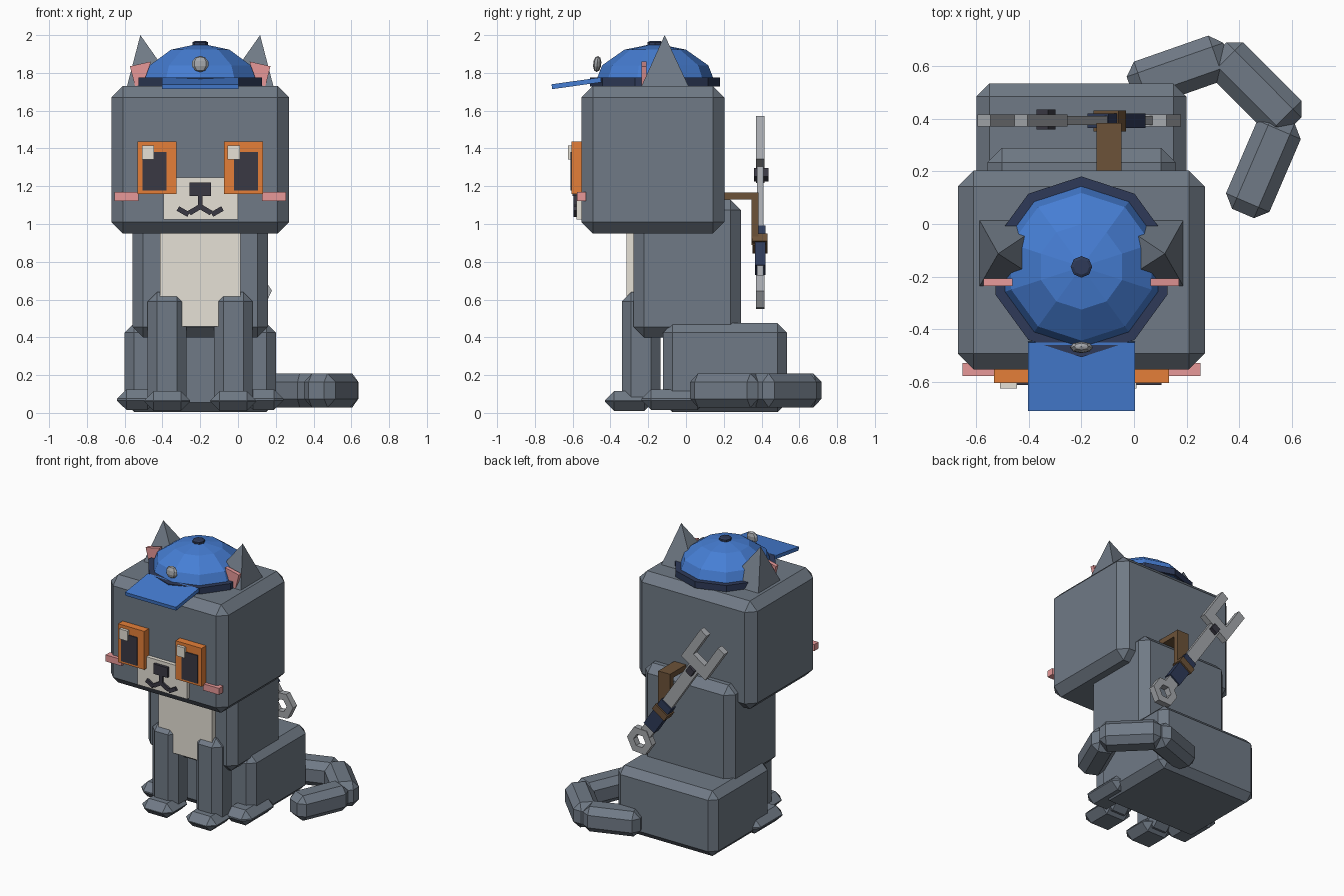
import bpy, bmesh, math
from mathutils import Matrix, Vector, Euler

if "Cube" in bpy.data.objects:
    bpy.data.objects.remove(bpy.data.objects["Cube"])

CX = -0.2  # symmetry plane of the body


def material(name, r, g, b):
    lin = [((c / 255 + 0.055) / 1.055) ** 2.4 for c in (r, g, b)]
    m = bpy.data.materials.new(name)
    m.diffuse_color = (*lin, 1)
    m.use_nodes = True
    m.node_tree.nodes["Principled BSDF"].inputs["Base Color"].default_value = m.diffuse_color
    return m


FUR = material("grey fur", 112, 122, 134)
CREAM = material("cream", 230, 225, 214)
ORANGE = material("orange", 229, 127, 56)
DARK = material("dark", 58, 57, 68)
PINK = material("pink", 236, 156, 156)
BLUE = material("cap blue", 70, 126, 212)
NAVY = material("navy", 46, 58, 88)
STEEL = material("steel", 165, 168, 172)
BROWN = material("brown leather", 108, 82, 56)


def finish(name, bm, mat):
    bmesh.ops.recalc_face_normals(bm, faces=bm.faces)
    me = bpy.data.meshes.new(name)
    bm.to_mesh(me)
    bm.free()
    me.materials.append(mat)
    ob = bpy.data.objects.new(name, me)
    bpy.context.collection.objects.link(ob)
    return ob


def box(name, centre, size, mat, bevel=0, rot=(0, 0, 0)):
    bm = bmesh.new()
    bmesh.ops.create_cube(bm, size=1)
    bmesh.ops.scale(bm, vec=size, verts=bm.verts)
    if bevel:
        bmesh.ops.bevel(bm, geom=bm.edges[:], offset=bevel, segments=1,
                        profile=0.5, affect='EDGES')
    bm.transform(Matrix.Translation(centre) @ Euler(rot).to_matrix().to_4x4())
    return finish(name, bm, mat)


def span(name, x, y, z, mat, bevel=0):
    """Box given by its (min, max) on each axis."""
    return box(name, [sum(a) / 2 for a in (x, y, z)],
               [a[1] - a[0] for a in (x, y, z)], mat, bevel)


def bar(name, p, q, width, y, mat):
    """Bar between two (x, z) points, spanning y = (min, max)."""
    dx, dz = q[0] - p[0], q[1] - p[1]
    return box(name, ((p[0] + q[0]) / 2, sum(y) / 2, (p[1] + q[1]) / 2),
               (math.hypot(dx, dz), y[1] - y[0], width), mat,
               rot=(0, -math.atan2(dz, dx), 0))


def prism(name, rings, sides, mat, centre, turn=math.pi / 2):
    """Stacked polygon rings (radius, z), capped at both ends."""
    bm = bmesh.new()
    loops = [[bm.verts.new((centre[0] + r * math.cos(turn + math.tau * i / sides),
                            centre[1] + r * math.sin(turn + math.tau * i / sides), z))
              for i in range(sides)] for r, z in rings]
    for a, b in zip(loops, loops[1:]):
        for i in range(sides):
            j = (i + 1) % sides
            bm.faces.new((a[i], a[j], b[j], b[i]))
    bm.faces.new(loops[0])
    bm.faces.new(loops[-1])
    return finish(name, bm, mat)


# Body masses
span("head", (-0.67, 0.27), (-0.553, 0.203), (0.95, 1.73), FUR, 0.06)
span("torso", (-0.558, 0.158), (-0.278, 0.29), (0.40, 1.13), FUR, 0.055)
span("haunches", (-0.60, 0.20), (-0.122, 0.535), (0.005, 0.475), FUR, 0.05)
span("chest_patch", (-0.414, 0.014), (-0.315, -0.27), (0.457, 1.0), CREAM)

# Legs and paws
for s, side in ((-1, "left"), (1, "right")):
    x = CX + s * 0.175
    span(f"front_leg_{side}", (x - 0.103, x + 0.103), (-0.34, -0.135), (0.03, 0.64), FUR, 0.05)
    span(f"front_paw_{side}", (x - 0.122, x + 0.122), (-0.43, -0.17), (0.01, 0.115), FUR, 0.05)
    x = CX + s * 0.335
    span(f"hind_paw_{side}", (x - 0.105, x + 0.105), (-0.235, 0.11), (0.015, 0.125), FUR, 0.05)

# Tail of three overlapping segments
tail = [((-0.013, 0.518), (0.355, 0.647)), ((0.32, 0.66), (0.605, 0.374)),
        ((0.57, 0.40), (0.415, 0.04))]
for i, (p, q) in enumerate(tail):
    dx, dy = q[0] - p[0], q[1] - p[1]
    box(f"tail_segment_{i + 1}", ((p[0] + q[0]) / 2, (p[1] + q[1]) / 2, 0.119),
        (math.hypot(dx, dy), 0.18, 0.18), FUR, 0.045, (0, 0, math.atan2(dy, dx)))

# Face
span("muzzle", (-0.395, 0.0), (-0.58, -0.54), (1.025, 1.245), CREAM)
span("nose", (-0.256, -0.144), (-0.60, -0.57), (1.148, 1.22), DARK)
span("mouth_stem", (-0.213, -0.187), (-0.595, -0.57), (1.08, 1.16), DARK)
for s, side in ((-1, "left"), (1, "right")):
    def eye_plate(name, d, w, y, z, mat):
        x = CX + s * d
        span(f"{name}_{side}", (x - w / 2, x + w / 2), y, z, mat)
    eye_plate("eye", 0.229, 0.208, (-0.605, -0.54), (1.16, 1.437), ORANGE)
    eye_plate("pupil", 0.2415, 0.127, (-0.612, -0.60), (1.177, 1.38), DARK)
    eye_plate("cheek", 0.39, 0.126, (-0.578, -0.53), (1.123, 1.17), PINK)
    hx = CX - 0.05 + s * 0.2275
    span(f"eye_glint_{side}", (hx - 0.032, hx + 0.032), (-0.626, -0.60), (1.342, 1.415), CREAM)
    bar(f"mouth_inner_{side}", (CX, 1.092), (CX + s * 0.058, 1.058), 0.027, (-0.595, -0.57), DARK)
    bar(f"mouth_outer_{side}", (CX + s * 0.062, 1.05), (CX + s * 0.118, 1.082), 0.027,
        (-0.595, -0.57), DARK)

# Ears: leaning pyramids with a pink plate in front
for s, side in ((-1, "left"), (1, "right")):
    bm = bmesh.new()
    base = [bm.verts.new((CX + s * d, y, 1.72)) for d, y in
            ((0.39, -0.24), (0.39, 0.018), (0.12, 0.018), (0.12, -0.24))]
    tip = bm.verts.new((CX + s * 0.317, -0.113, 2.0))
    bm.faces.new(base)
    for i in range(4):
        bm.faces.new((base[i], base[(i + 1) % 4], tip))
    finish(f"ear_{side}", bm, FUR)
    bm = bmesh.new()
    outline = ((0.372, 1.835), (0.262, 1.86), (0.285, 1.74), (0.345, 1.73))
    face = bm.faces.new([bm.verts.new((CX + s * d, -0.236, z)) for d, z in outline])
    ext = bmesh.ops.extrude_face_region(bm, geom=[face])["geom"]
    bmesh.ops.translate(bm, vec=(0, 0.028, 0),
                        verts=[v for v in ext if isinstance(v, bmesh.types.BMVert)])
    finish(f"inner_ear_{side}", bm, PINK)

# Cap
C = (CX, -0.163)
prism("cap_dome", [(0.325, 1.727), (0.281, 1.84), (0.1625, 1.923), (0.01, 1.954)], 10, BLUE, C)
prism("cap_band", [(0.344, 1.728), (0.344, 1.775)], 10, NAVY, C)
prism("cap_button", [(0.041, 1.94), (0.041, 1.962), (0.03, 1.968)], 8, NAVY, C)
box("cap_visor", (CX, -0.58, 1.745), (0.406, 0.263, 0.026), BLUE, rot=(math.radians(8), 0, 0))
bm = bmesh.new()
bmesh.ops.create_uvsphere(bm, u_segments=8, v_segments=5, radius=1)
bm.transform(Matrix.Translation((CX, -0.47, 1.847)) @ Matrix.Rotation(-0.1, 4, 'X')
             @ Matrix.Diagonal((0.045, 0.022, 0.043, 1)))
finish("cap_badge", bm, STEEL)

# Wrench on the back: t runs along its axis, n across it
RING = Vector((0.08, 0.64))
AXIS = Vector((-0.556, 0.831))
ACROSS = Vector((0.831, 0.556))


def at(t, n=0):
    return RING + AXIS * t + ACROSS * n


WY = (0.371, 0.416)
bar("wrench_shaft", at(0.08), at(0.80), 0.085, (0.376, 0.411), STEEL)
bar("wrench_crossbar", at(0.77), at(0.855), 0.23, WY, STEEL)
for n in (-0.085, 0.085):
    bar("wrench_jaw", at(0.855, n), at(1.045, n), 0.06, WY, STEEL)
bar("wrench_grip", at(0.14), at(0.39), 0.098, (0.366, 0.421), NAVY)
bar("wrench_bolt", at(0.72), at(0.772), 0.052, (0.36, 0.436), DARK)

# Ring end: hexagonal washer
bm = bmesh.new()
loops = []
for r, y in ((0.1, WY[0]), (0.1, WY[1]), (0.048, WY[1]), (0.048, WY[0])):
    loops.append([])
    for i in range(6):
        p = at(r * math.cos(math.tau * i / 6), r * math.sin(math.tau * i / 6))
        loops[-1].append(bm.verts.new((p.x, y, p.y)))
for k in range(4):
    a, b = loops[k], loops[(k + 1) % 4]
    for i in range(6):
        j = (i + 1) % 6
        bm.faces.new((a[i], a[j], b[j], b[i]))
finish("wrench_ring", bm, STEEL)

# Leather strap holding the wrench
span("strap_top", (-0.142, -0.048), (0.1, 0.385), (1.13, 1.168), BROWN)
span("strap_drop", (-0.142, -0.048), (0.348, 0.385), (0.89, 1.168), BROWN)
bar("strap_loop", at(0.285), at(0.335), 0.115, (0.352, 0.432), BROWN)
